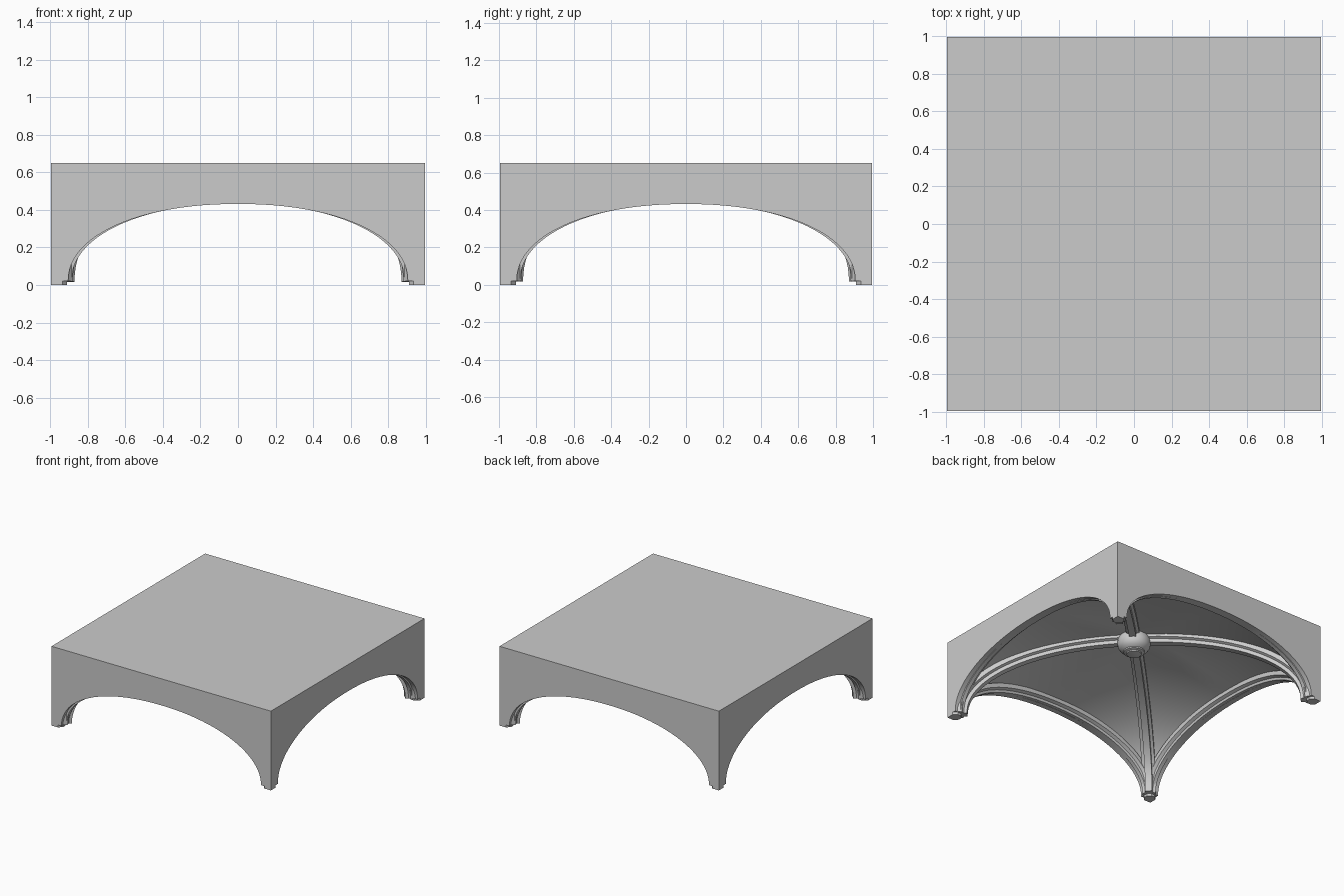
import bpy, bmesh, math
from mathutils import Vector, Matrix

if "Cube" in bpy.data.objects:
    bpy.data.objects.remove(bpy.data.objects["Cube"])

E, TH, TOP, N = 0.995, 0.045, 0.65, 48   # half width, wall depth, height, arch segments
POW = 2 / 2.12                           # slightly squared ellipse


def arch(a, h, z0=0.02, n=N):
    pts = []
    for i in range(n + 1):
        t = math.pi * i / n
        c, s = math.cos(t), max(math.sin(t), 0)
        pts.append((math.copysign(a * abs(c) ** POW, c), z0 + (h - z0) * s ** POW))
    return pts


def finish(name, bm, smooth=True, recalc=True):
    bmesh.ops.remove_doubles(bm, verts=bm.verts, dist=0.0002)
    if recalc:
        bmesh.ops.recalc_face_normals(bm, faces=bm.faces)
    me = bpy.data.meshes.new(name)
    bm.to_mesh(me)
    bm.free()
    ob = bpy.data.objects.new(name, me)
    bpy.context.collection.objects.link(ob)
    if smooth:
        bpy.ops.object.select_all(action='DESELECT')
        ob.select_set(True)
        bpy.context.view_layer.objects.active = ob
        bpy.ops.object.shade_smooth_by_angle(angle=math.radians(30))
    return ob


def quarter(k):
    return Matrix.Rotation(k * math.pi / 2, 4, 'Z')


def sweep(name, path, profile, rot):
    """Sweep a (side, depth) profile along an arch lying in the XZ plane."""
    bm = bmesh.new()
    rings = []
    for i, (x, z) in enumerate(path):
        p, q = path[max(i - 1, 0)], path[min(i + 1, len(path) - 1)]
        tan = Vector((q[0] - p[0], q[1] - p[1])).normalized()
        nx, nz = tan.y, -tan.x           # points out of the arch
        rings.append([bm.verts.new(rot @ Vector((x + nx * d, s, z + nz * d)))
                      for s, d in profile])
    m = len(profile)
    for r0, r1 in zip(rings, rings[1:]):
        for j in range(m):
            bm.faces.new((r0[j], r0[(j + 1) % m], r1[(j + 1) % m], r1[j]))
    bm.faces.new(rings[0])
    bm.faces.new(rings[-1])
    return finish(name, bm)


# Outer block: four mitred arched walls and a flat top
bm = bmesh.new()
for k in range(4):
    loops = []
    for y, w in ((-E, E), (-E + TH, E - TH)):
        pts = [(w, 0.02), (w, TOP), (-w, TOP), (-w, 0.02)] + arch(0.905, 0.432)[::-1]
        loops.append([bm.verts.new(quarter(k) @ Vector((x, y, z))) for x, z in pts])
        bm.faces.new(loops[-1])
    m = len(loops[0])
    for i in range(3, m):
        j = (i + 1) % m
        bm.faces.new((loops[0][i], loops[0][j], loops[1][j], loops[1][i]))
bm.faces.new([bm.verts.new((x, y, TOP)) for x, y in ((-E, -E), (E, -E), (E, E), (-E, E))])
finish("arched_block", bm)

# Vault webs: ruled between each wall arch and the diagonal arches
V = 0.955
wall, diag = arch(V, 0.48), arch(V, 0.63)
for k in range(4):
    bm = bmesh.new()
    rows = []
    for (xw, zw), (xd, zd) in zip(wall, diag):
        a, b = Vector((xw, -V, zw)), Vector((xd, -abs(xd), zd))
        row = []
        for j in range(9):
            f = j / 8
            p = a.lerp(b, f)
            p.z += 0.06 * f * (1 - f) * (b - a).length   # slight crown
            row.append(bm.verts.new(quarter(k) @ p))
        rows.append(row)
    for r0, r1 in zip(rows, rows[1:]):
        for j in range(8):
            bm.faces.new((r0[j], r0[j + 1], r1[j + 1], r1[j]))
    bmesh.ops.remove_doubles(bm, verts=bm.verts, dist=0.0002)
    bm.normal_update()
    if sum(f.normal.z * f.calc_area() for f in bm.faces) > 0:
        bmesh.ops.reverse_faces(bm, faces=bm.faces)
    finish("vault_web", bm, recalc=False)

# Diagonal ribs: broad band with a plain raised nose
half = [(0.05, 0.02), (0.05, -0.016), (0.028, -0.024), (0.026, -0.052)]
rib = half + [(-s, d) for s, d in reversed(half)]
for k in range(2):
    sweep("diagonal_rib", arch(1.31, 0.618), rib,
          Matrix.Rotation(math.pi / 4 + k * math.pi / 2, 4, 'Z'))

# Wall ribs just inside each arch
wall_rib = [(-0.957, 0.03), (-0.957, -0.033), (-0.925, -0.033),
            (-0.92, -0.014), (-0.895, -0.004), (-0.895, 0.03)]
for k in range(4):
    sweep("wall_rib", arch(0.92, 0.467), wall_rib, quarter(k))

# Central boss, turned from a profile
bm = bmesh.new()
prof = [(0.085, 0.64), (0.108, 0.628), (0.122, 0.602), (0.126, 0.572), (0.12, 0.54), (0.102, 0.515),
        (0.08, 0.502), (0.078, 0.492), (0.058, 0.486), (0.055, 0.477), (0.034, 0.473), (0, 0.471)]
vs = [bm.verts.new((r, 0, z)) for r, z in prof]
es = [bm.edges.new(p) for p in zip(vs, vs[1:])]
bmesh.ops.spin(bm, geom=vs + es, cent=(0, 0, 0), axis=(0, 0, 1), angle=math.tau, steps=32)
finish("boss", bm)

# Corner feet with a chamfered inner side
for k in range(4):
    bm = bmesh.new()
    pts = [(E, E), (0.935, E), (0.91, 0.965), (0.91, 0.935), (0.935, 0.91), (0.965, 0.91), (E, 0.935)]
    f = bm.faces.new([bm.verts.new(quarter(k) @ Vector((x, y, 0))) for x, y in pts])
    ext = bmesh.ops.extrude_face_region(bm, geom=[f])
    bmesh.ops.translate(bm, vec=(0, 0, 0.055),
                        verts=[v for v in ext['geom'] if isinstance(v, bmesh.types.BMVert)])
    finish("corner_foot", bm, smooth=False)
